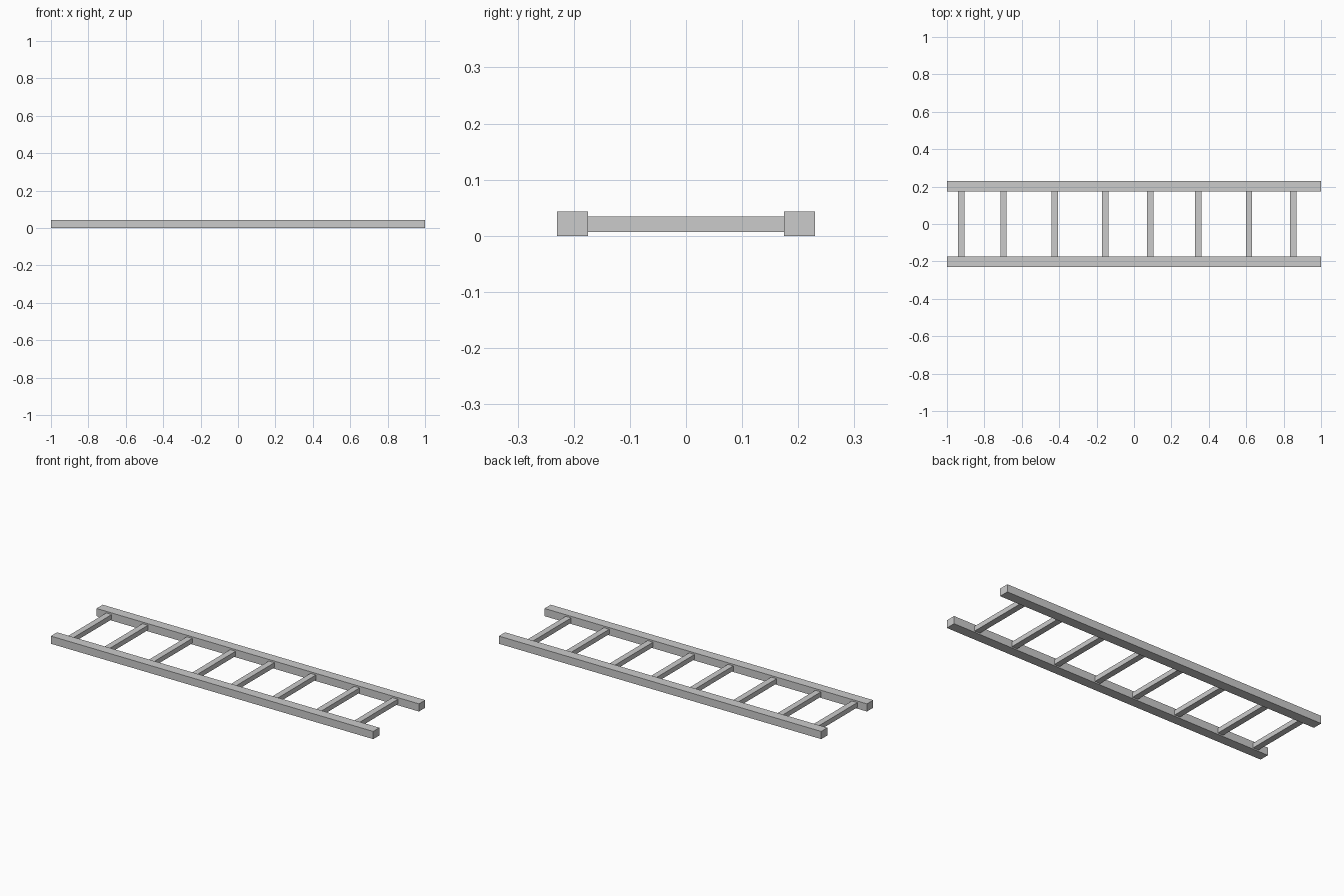
import bpy

if "Cube" in bpy.data.objects:
    bpy.data.objects.remove(bpy.data.objects["Cube"])


def box(name, x, y, z):
    """Box spanning the given (min, max) ranges."""
    bpy.ops.mesh.primitive_cube_add(size=1)
    ob = bpy.context.object
    ob.name = name
    ob.location = [(r[0] + r[1]) / 2 for r in (x, y, z)]
    ob.scale = [r[1] - r[0] for r in (x, y, z)]
    bpy.ops.object.transform_apply(location=True, rotation=False, scale=True)
    return ob


INNER, OUTER, HEIGHT = 0.175, 0.23, 0.043

# Long side rails
box("front_rail", (-1, 1), (-OUTER, -INNER), (0, HEIGHT))
box("back_rail", (-1, 1), (INNER, OUTER), (0, HEIGHT))

# Unevenly spaced rungs, flush between the rails
rung_half = 0.017
for i, x in enumerate((-0.923, -0.698, -0.423, -0.154, 0.086, 0.344, 0.615, 0.852), 1):
    box(f"rung_{i}", (x - rung_half, x + rung_half), (-INNER, INNER), (0.007, 0.034))
